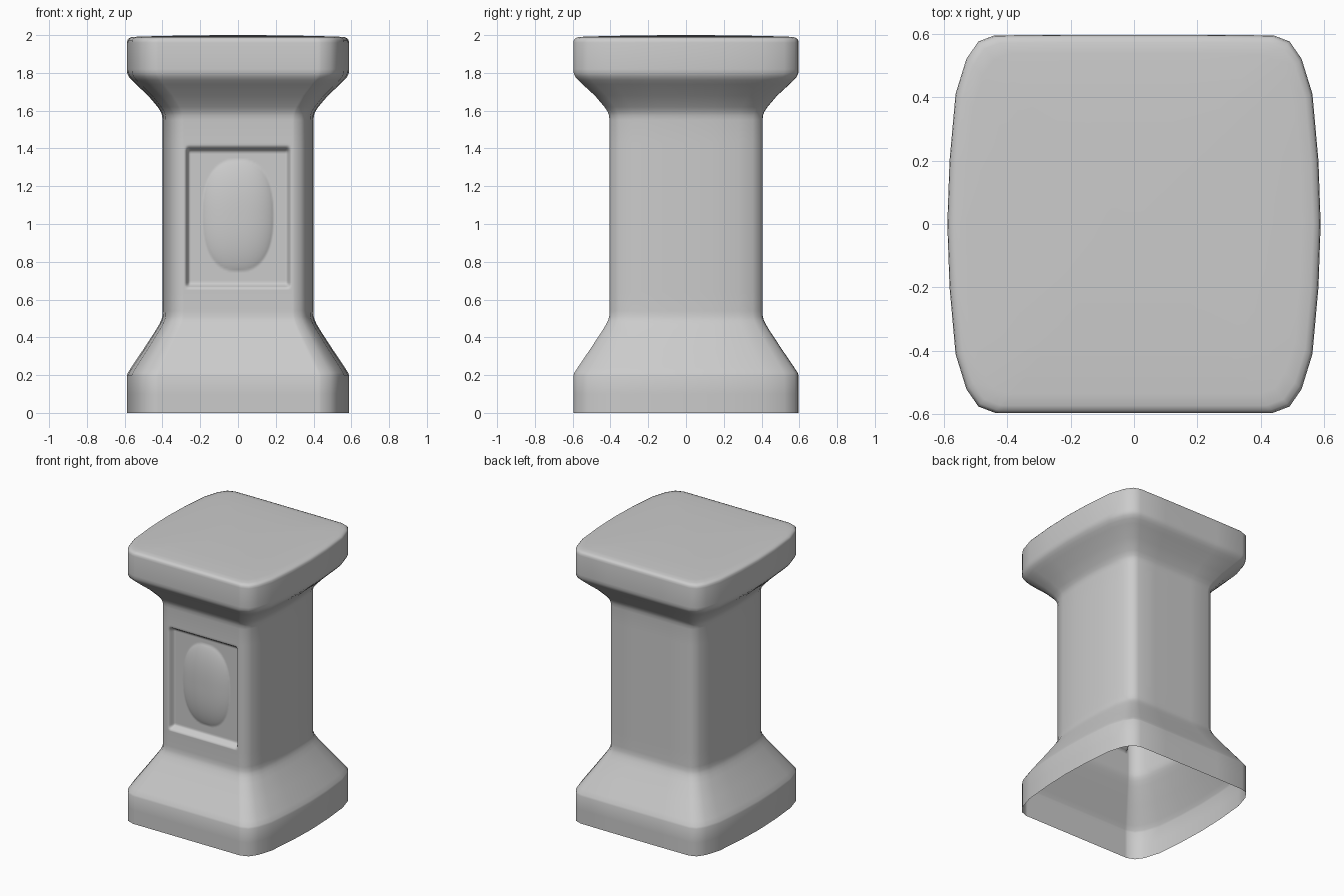
import bpy, bmesh

if "Cube" in bpy.data.objects:
    bpy.data.objects.remove(bpy.data.objects["Cube"])

# Cross-section quarter at full size: nearly flat front/back, bowed sides
QUARTER = [(0.588, 0.0), (0.581, 0.2), (0.562, 0.41), (0.528, 0.52), (0.49, 0.575), (0.44, 0.594)]
N_FRONT = 96


def section():
    right = [(x, -y) for x, y in reversed(QUARTER)] + QUARTER[1:]
    back = [(0.44 - 0.22 * i, 0.596) for i in range(1, 4)]
    left = [(-x, -y) for x, y in right]
    front = [(-0.44 + 0.88 * i / N_FRONT, -0.596) for i in range(1, N_FRONT)]
    return right + back + left + front


def smooth(a, b, v):
    t = max(0.0, min(1.0, (v - a) / (b - a)))
    return t * t * (3 - 2 * t)


def panel_depth(x, z):
    # Recessed rectangle with a raised oval medallion inside
    recess = (smooth(0.282, 0.255, abs(x)) * smooth(0.66, 0.685, z) * smooth(1.415, 1.38, z))
    r = (abs(x / 0.188) ** 2.4 + abs((z - 1.045) / 0.295) ** 2.4) ** (1 / 2.4)
    bump = max(0.0, 1 - r ** 2.6) ** 0.85
    return 0.042 * recess - 0.04 * bump


# Vertical profile: (height, scale of the section)
profile = [(0, 1), (0.1, 1), (0.2, 1), (0.212, 0.992), (0.24, 0.962), (0.34, 0.848), (0.44, 0.738),
           (0.47, 0.708), (0.49, 0.692), (0.51, 0.682), (0.54, 0.68), (0.64, 0.68)]
profile += [(0.64 + 0.01 * i, 0.68) for i in range(1, 80)]
profile += [(1.55, 0.68), (1.575, 0.684), (1.595, 0.696), (1.62, 0.724), (1.68, 0.81), (1.74, 0.92),
            (1.762, 0.958), (1.78, 0.984), (1.80, 0.998), (1.82, 1), (1.96, 1), (1.974, 0.996),
            (1.983, 0.985), (1.989, 0.96), (1.992, 0.9), (1.996, 0.65), (1.999, 0.35)]

# Pedestal shell, open underneath
bm = bmesh.new()
rings = []
for z, s in profile:
    ring = []
    for x, y in section():
        px, py = x * s, y * s
        if y < -0.59 and 0.64 < z < 1.44:
            py += panel_depth(px, z)
        ring.append(bm.verts.new((px, py, z)))
    rings.append(ring)
n = len(rings[0])
for a, b in zip(rings, rings[1:]):
    for i in range(n):
        j = (i + 1) % n
        bm.faces.new((a[i], a[j], b[j], b[i]))

# Gently domed top
apex = bm.verts.new((0, 0, 2.0))
for i in range(n):
    bm.faces.new((rings[-1][i], rings[-1][(i + 1) % n], apex))

mesh = bpy.data.meshes.new("pedestal")
bm.to_mesh(mesh)
bm.free()
obj = bpy.data.objects.new("pedestal", mesh)
bpy.context.collection.objects.link(obj)
mesh.polygons.foreach_set("use_smooth", [True] * len(mesh.polygons))
mesh.update()
